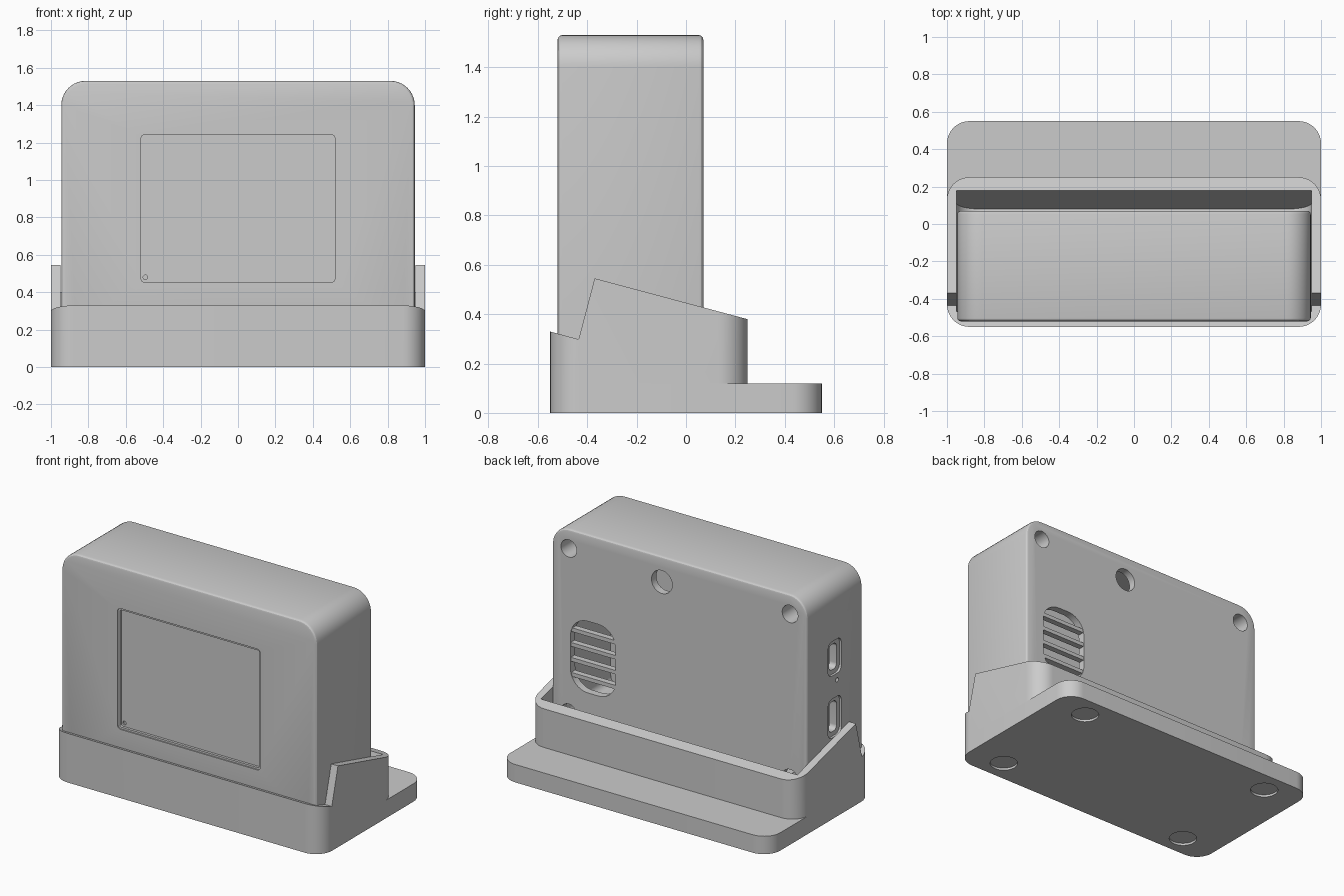
import bpy, bmesh
from math import radians, sin, cos, pi
from mathutils import Matrix, Vector

if "Cube" in bpy.data.objects:
    bpy.data.objects.remove(bpy.data.objects["Cube"], do_unlink=True)

grey = bpy.data.materials.new("light grey plastic")
grey.use_nodes = True
grey.diffuse_color = (0.6, 0.6, 0.6, 1)
grey.node_tree.nodes["Principled BSDF"].inputs["Base Color"].default_value = (0.6, 0.6, 0.6, 1)

FLAT = Matrix.Identity(4)                       # extrudes upward
FRONT = Matrix.Rotation(radians(90), 4, 'X')    # extrudes from back to front
SIDE = Matrix(((0, 0, 1, 0), (1, 0, 0, 0), (0, 1, 0, 0), (0, 0, 0, 1)))  # extrudes along +x
TILT = radians(15)
LEAN = Matrix.Rotation(radians(90) - TILT, 4, 'X')


def prism(name, points, depth, loc, turn):
    """Extrude a flat outline, then turn and place it."""
    bm = bmesh.new()
    face = bm.faces.new([bm.verts.new((x, y, 0)) for x, y in points])
    new = bmesh.ops.extrude_face_region(bm, geom=[face])["geom"]
    bmesh.ops.translate(bm, vec=(0, 0, depth), verts=[v for v in new if isinstance(v, bmesh.types.BMVert)])
    bmesh.ops.recalc_face_normals(bm, faces=bm.faces)
    bm.transform(Matrix.Translation(loc) @ turn)
    mesh = bpy.data.meshes.new(name)
    bm.to_mesh(mesh)
    bm.free()
    mesh.materials.append(grey)
    ob = bpy.data.objects.new(name, mesh)
    bpy.context.collection.objects.link(ob)
    return ob


def plate(name, w, h, r, depth, loc, turn, steps=10):
    """Rounded rectangle, or a cylinder when r is half of w and h."""
    pts = []
    for q, (sx, sy) in enumerate(((1, 1), (-1, 1), (-1, -1), (1, -1))):
        for i in range(steps + 1):
            a = (q + i / steps) * pi / 2
            p = Vector((sx * (w / 2 - r) + r * cos(a), sy * (h / 2 - r) + r * sin(a)))
            if not pts or (p - pts[-1]).length > 1e-5:
                pts.append(p)
    if (pts[0] - pts[-1]).length < 1e-5:
        pts.pop()
    return prism(name, pts, depth, loc, turn)


def disc(r, depth, loc, turn):
    return plate("cutter", 2 * r, 2 * r, r, depth, loc, turn)


def apply(ob, mod):
    bpy.ops.object.select_all(action='DESELECT')
    bpy.context.view_layer.objects.active = ob
    ob.select_set(True)
    bpy.ops.object.modifier_apply(modifier=mod.name)


def cut(ob, cutter, operation='DIFFERENCE', keep=False):
    mod = ob.modifiers.new("cut", 'BOOLEAN')
    mod.operation, mod.object, mod.solver = operation, cutter, 'EXACT'
    apply(ob, mod)
    if not keep:
        bpy.data.objects.remove(cutter, do_unlink=True)


def smooth(ob):
    bpy.ops.object.select_all(action='DESELECT')
    bpy.context.view_layer.objects.active = ob
    ob.select_set(True)
    bpy.ops.object.shade_smooth_by_angle(angle=radians(25))


# Dock: base plate and stepped cradle, both cut by the leaning pocket
base = plate("base_plate", 2, 1.1, 0.12, 0.12, (0, 0, 0), FLAT)
cradle = plate("cradle", 2, 0.8, 0.12, 0.6, (0, -0.15, 0.12), FLAT)
outline = [(-0.7, 0), (-0.7, 0.37), (-0.435, 0.298), (-0.37, 0.545), (0.4, 0.339), (0.4, 0)]
cut(cradle, prism("cutter", outline, 2.4, (-1.2, 0, 0), SIDE), 'INTERSECT')
pocket = plate("pocket", 1.9, 1.2, 0.13, 0.6,
               (0, 0.08 + 0.6 * sin(TILT), 0.03 + 0.6 * cos(TILT)), LEAN)
cut(base, pocket, keep=True)
cut(cradle, pocket)

# Shallow round recesses for the feet
for x in (-0.74, 0.74):
    for y in (-0.4, 0.4):
        cut(base, disc(0.087, 0.035, (x, y, -0.02), FLAT))

# Case: rounded body with softened front and back rims
case = plate("case", 1.89, 1.36, 0.13, 0.59, (0, 0.07, 0.85), FRONT)
bevel = case.modifiers.new("rim", 'BEVEL')
bevel.width, bevel.segments, bevel.limit_method = 0.018, 3, 'ANGLE'
bevel.angle_limit = radians(40)
apply(case, bevel)

# Hollow interior, leaving solid corners for the screws
cut(case, plate("cutter", 1.76, 0.98, 0.05, 0.48, (0, 0.02, 0.77), FRONT))
cut(case, plate("cutter", 1.2, 0.6, 0.05, 0.47, (0, 0.019, 1.18), FRONT))

# Screen recess with a stepped rim and a small pinhole
cut(case, plate("cutter", 1.06, 0.81, 0.025, 0.05, (0, -0.512, 0.848), FRONT))
cut(case, plate("cutter", 1.035, 0.785, 0.015, 0.06, (0, -0.495, 0.848), FRONT))
cut(case, disc(0.012, 0.06, (-0.495, -0.485, 0.48), FRONT))

# Screw holes, round opening and vent in the back
for x in (-0.82, 0.82):
    for z in (0.3, 1.4):
        cut(case, disc(0.058, 0.2, (x, 0.1, z), FRONT))
cut(case, disc(0.077, 0.12, (0.13, 0.1, 1.36), FRONT))
cut(case, plate("cutter", 0.335, 0.48, 0.13, 0.12, (0.64, 0.1, 0.71), FRONT))

# Ports and pinhole in the side wall
for z, h in ((1.03, 0.23), (0.63, 0.26)):
    cut(case, plate("cutter", 0.14, h, 0.04, 0.03, (-0.96, -0.225, z), SIDE))
    cut(case, plate("cutter", 0.08, h - 0.06, 0.03, 0.12, (-0.97, -0.225, z), SIDE))
cut(case, disc(0.014, 0.12, (-0.97, -0.25, 0.87), SIDE))

# Vent slats
for i in range(4):
    plate(f"vent_slat_{i + 1}", 0.35, 0.026, 0.002, 0.04, (0.64, 0.066, 0.56 + 0.1 * i), FRONT, 1)

for part in (base, cradle, case):
    smooth(part)
